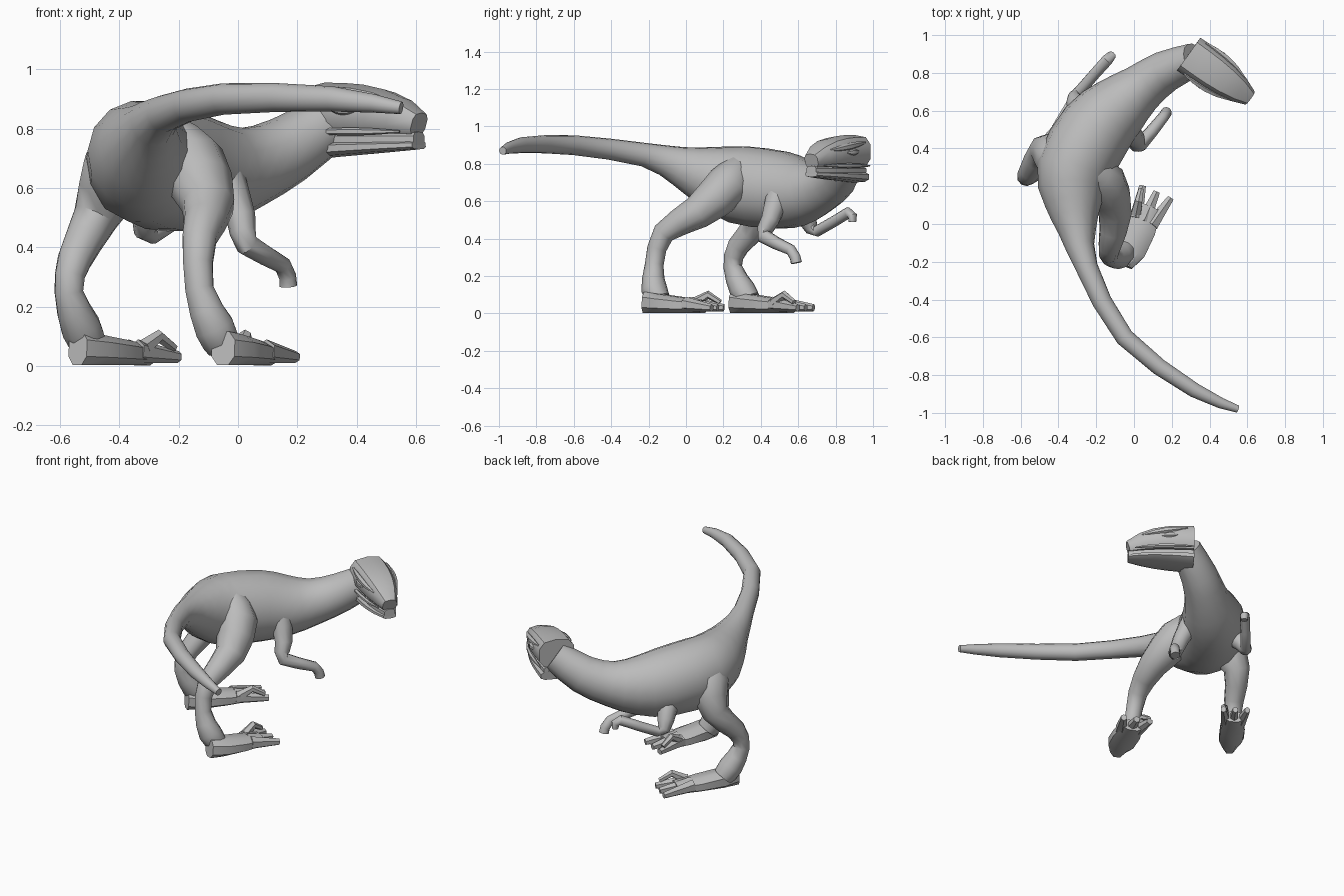
import bpy, bmesh
from math import sin, cos, pi, tau, radians, copysign
from mathutils import Vector

cube = bpy.data.objects.get("Cube")
if cube:
    bpy.data.objects.remove(cube)

shade = (0.5, 0.5, 0.5, 1)
grey = bpy.data.materials.new("stone grey")
grey.use_nodes = True
grey.diffuse_color = shade
grey.node_tree.nodes["Principled BSDF"].inputs["Base Color"].default_value = shade

UP = Vector((0, 0, 1))
parts = []


def loft(name, stations, sides=8, squareness=1):
    """Skin a closed tube over (centre, half width, half height) stations."""
    centres = [centre for centre, width, height in stations]
    bm = bmesh.new()
    rings = []
    side = None
    for i, (centre, width, height) in enumerate(stations):
        ahead = centres[min(i + 1, len(centres) - 1)]
        behind = centres[max(i - 1, 0)]
        along = (ahead - behind).normalized()
        if side is None:
            side = along.cross(UP)
        side = (side - along * side.dot(along)).normalized()
        normal = side.cross(along)
        ring = []
        for k in range(sides):
            angle = tau * (k + 0.5) / sides
            across, rise = (copysign(abs(value) ** squareness, value)
                            for value in (cos(angle), sin(angle)))
            ring.append(bm.verts.new(
                centre + side * across * width + normal * rise * height))
        rings.append(ring)
    for near, far in zip(rings, rings[1:]):
        for k in range(sides):
            after = (k + 1) % sides
            bm.faces.new((near[k], near[after], far[after], far[k]))
    bm.faces.new(rings[0])
    bm.faces.new(rings[-1])
    bmesh.ops.recalc_face_normals(bm, faces=bm.faces)
    mesh = bpy.data.meshes.new(name)
    bm.to_mesh(mesh)
    bm.free()
    mesh.materials.append(grey)
    part = bpy.data.objects.new(name, mesh)
    bpy.context.collection.objects.link(part)
    parts.append(part)


def sweep(name, points, sides=10, tallness=1, steps=2):
    """Loft along a smooth curve through (x, y, z, radius) points."""
    points = [Vector(point) for point in points]
    padded = [points[0], *points, points[-1]]
    curve = []
    for a, b, c, d in zip(padded, padded[1:], padded[2:], padded[3:]):
        for k in range(steps):
            t = k / steps
            bend = a * 2 - b * 5 + c * 4 - d
            twist = (b - c) * 3 + d - a
            curve.append(b + ((c - a) * t + bend * t * t + twist * t ** 3) / 2)
    curve.append(points[-1])
    loft(name, [(p.to_3d(), p.w, p.w * tallness) for p in curve], sides)


# Tail, torso and neck in one sweep
sweep("body", [
    (.55, -.98, .87, .02), (.32, -.88, .9, .04), (-.05, -.6, .9, .05),
    (-.25, -.23, .85, .06), (-.3, -.04, .79, .1), (-.32, .1, .74, .15),
    (-.32, .28, .69, .2), (-.2, .5, .66, .2), (-.08, .62, .65, .17),
    (.04, .72, .67, .13), (.17, .81, .73, .11), (.32, .87, .83, .09),
], sides=14, tallness=1.06)

# Legs from hip to heel
sweep("left_leg", [
    (-.24, .28, .78, .08), (-.16, .22, .68, .12), (-.1, .06, .54, .09),
    (-.13, -.12, .43, .06), (-.13, -.17, .26, .05), (-.08, -.17, .13, .07),
    (-.05, -.14, .07, .06)])
sweep("right_leg", [
    (-.36, .28, .78, .08), (-.41, .35, .66, .12), (-.48, .39, .5, .08),
    (-.55, .28, .36, .06), (-.57, .25, .25, .05), (-.53, .3, .13, .07),
    (-.5, .34, .07, .06)])

# Arms from shoulder to curled hand
sweep("left_arm", [
    (-.05, .5, .65, .07), (.01, .45, .5, .05), (.03, .42, .41, .04),
    (.15, .56, .34, .03), (.17, .59, .27, .03)])
sweep("right_arm", [
    (-.26, .53, .64, .07), (-.31, .65, .5, .05), (-.29, .7, .44, .03),
    (-.14, .87, .54, .03), (-.12, .89, .49, .02)])


# Feet: wedge-shaped sole, three blunt toes and a raised inner claw
def foot(name, heel, toe, width, inner):
    heel, toe = Vector((*heel, 0)), Vector((*toe, 0))
    run = toe - heel
    across = run.cross(UP).normalized() * width

    def spot(t, offset, height):
        return heel + run * t + across * offset + UP * height

    sole = []
    for t in (0, .2, .5, .8):
        height = .06 - .03 * t
        sole.append((spot(t, 0, height), width * (.5 + .5 * sin(pi * t ** .7)), height))
    loft(name + "_sole", sole, squareness=.8)
    for label, offset in (("left", -1), ("middle", 0), ("right", 1)):
        toes, claw = [], []
        for t in (0, .5, 1):
            taper = 1 - .5 * t
            toes.append((spot(.6 + .4 * t, offset * (.5 + .4 * t), .04 * taper + .01),
                         width * .45 * taper, .04 * taper))
            claw.append((spot(.65 + .3 * t, inner * (.6 + .3 * t), .06 + .04 * sin(pi * t)),
                         .03 * taper, .03 * taper))
        loft(f"{name}_{label}_toe", toes, sides=6)
        if offset == inner:
            loft(name + "_raised_claw", claw, sides=6)


foot("left_foot", (-.05, -.22), (.12, .17), .09, -1)
foot("right_foot", (-.54, .25), (-.26, .64), .08, 1)

# Head frame running from the back of the skull to the snout
nape = Vector((.29, .9, 0))
muzzle = Vector((.61, .67, 0)) - nape
cheek = muzzle.cross(UP).normalized()


def half_width(t):
    return .11 * (1 - .6 * t ** 3)


def head_part(name, low, high, fullness, lift=0, droop=0):
    """Loft from nape to snout; the floor lifts and the roof droops forward."""
    stations = []
    for k in range(6):
        t = k / 5
        floor, roof = low + lift * t, high - droop * t ** 3
        stations.append((nape + muzzle * t + UP * (floor + roof) / 2,
                         half_width(t) * fullness, (roof - floor) / 2))
    loft(name, stations, sides=10, squareness=.7)


head_part("skull", .775, .955, 1, droop=.1)
head_part("lower_jaw", .7, .76, .92, lift=.03)
head_part("mouth_lining", .74, .79, .75)


# Brow, eye and lip ridges on both sides of the skull
def ridge(name, start, end, height, slope, thickness):
    for label, side in (("left", -1), ("right", 1)):
        stations = []
        for k in range(5):
            t = start + (end - start) * k / 4
            swell = thickness * (.3 + .7 * sin(pi * k / 4))
            stations.append((nape + muzzle * t + UP * (height - slope * t)
                             + cheek * side * half_width(t) * .92, swell, swell))
        loft(f"{label}_{name}", stations, sides=6)


ridge("brow", .1, .8, .92, .06, .02)
ridge("eye", .25, .5, .87, .02, .02)
ridge("lip", 0, .9, .79, 0, .014)

# Smooth skin with crisp creases
bpy.ops.object.select_all(action='DESELECT')
for part in parts:
    part.select_set(True)
bpy.context.view_layer.objects.active = parts[0]
bpy.ops.object.shade_smooth_by_angle(angle=radians(40))
